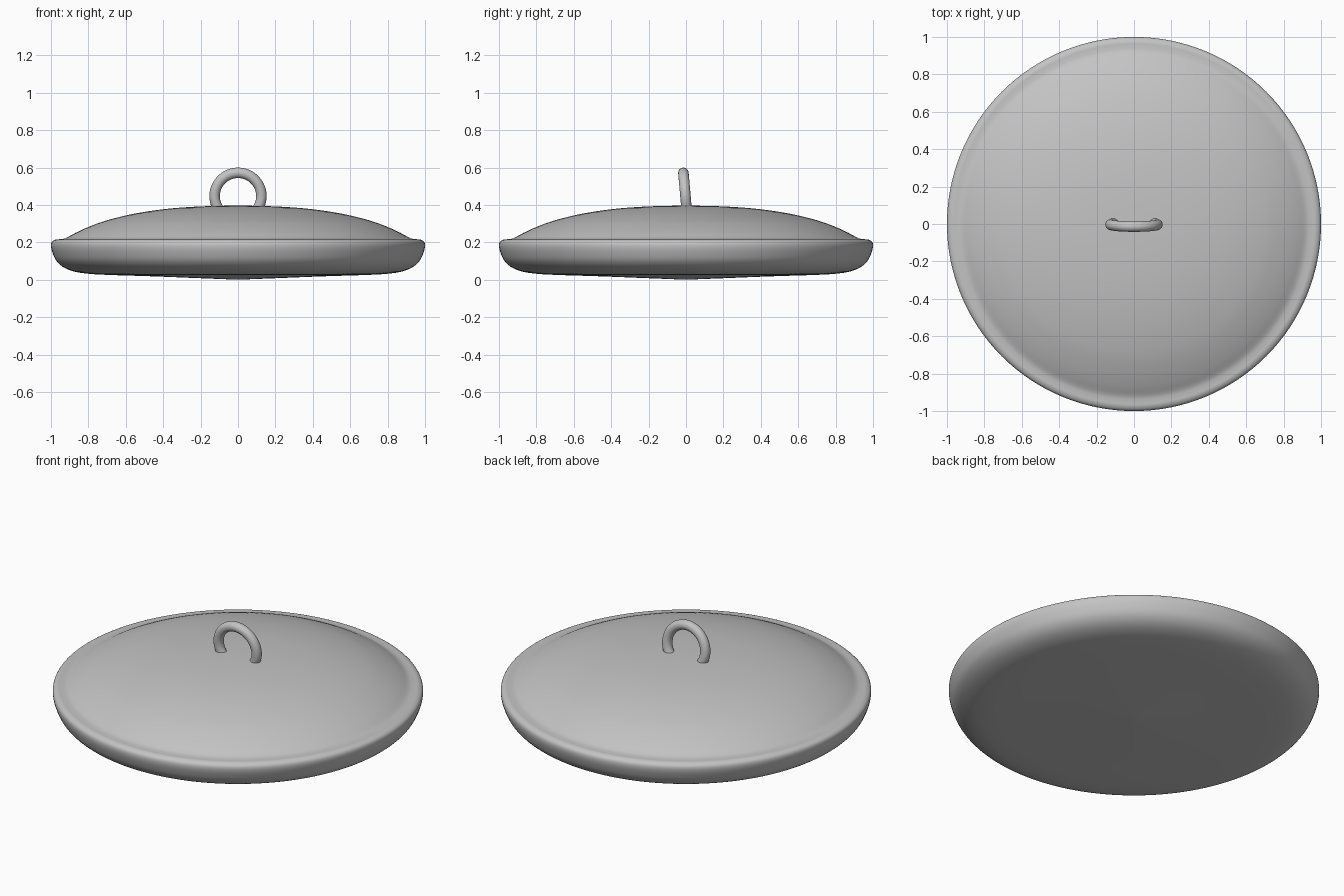
import bpy, bmesh, math
from mathutils import Vector, Matrix

if "Cube" in bpy.data.objects:
    bpy.data.objects.remove(bpy.data.objects["Cube"])

metal = bpy.data.materials.new("grey_metal")
metal.diffuse_color = (0.55, 0.55, 0.55, 1)
metal.use_nodes = True
metal.node_tree.nodes["Principled BSDF"].inputs["Base Color"].default_value = metal.diffuse_color


def finish(bm, name):
    bmesh.ops.recalc_face_normals(bm, faces=bm.faces)
    for f in bm.faces:
        f.smooth = True
    me = bpy.data.meshes.new(name)
    bm.to_mesh(me)
    bm.free()
    me.materials.append(metal)
    ob = bpy.data.objects.new(name, me)
    bpy.context.collection.objects.link(ob)
    return ob


def smooth_path(pts, steps=4):
    # Catmull-Rom curve through the profile points
    p = [Vector(q) for q in pts]
    p = [p[0]] + p + [p[-1]]
    out = []
    for i in range(1, len(p) - 2):
        a, b, c, d = p[i - 1:i + 3]
        for k in range(steps):
            t = k / steps
            out.append(0.5 * (2 * b + (c - a) * t + (2 * a - 5 * b + 4 * c - d) * t * t
                              + (3 * b - a - 3 * c + d) * t ** 3))
    return out + [p[-1]]


# Lid: turned profile (radius, height) from underside centre over the rim to the dome top
profile = [(0, 0.0), (0.2, 0.008), (0.45, 0.018), (0.7, 0.026), (0.81, 0.033), (0.88, 0.045),
           (0.935, 0.068), (0.972, 0.102), (0.992, 0.145), (1.0, 0.18), (0.995, 0.203),
           (0.975, 0.215), (0.95, 0.217), (0.92, 0.223), (0.87, 0.25), (0.8, 0.282),
           (0.7, 0.318), (0.55, 0.354), (0.38, 0.379), (0.2, 0.392), (0, 0.397)]
bm = bmesh.new()
verts = [bm.verts.new((max(q.x, 0), 0, q.y)) for q in smooth_path(profile)]
edges = [bm.edges.new(e) for e in zip(verts, verts[1:])]
bmesh.ops.spin(bm, geom=verts + edges, cent=(0, 0, 0), axis=(0, 0, 1),
               angle=math.tau, steps=128, use_duplicate=False)
bmesh.ops.remove_doubles(bm, verts=bm.verts, dist=1e-5)
finish(bm, "lid")

# Ring handle: round tube swept along an open arc, feet sunk into the dome
R, r, n, m = 0.125, 0.028, 48, 20
start, end = math.radians(-40), math.radians(220)
bm = bmesh.new()
rings = []
for i in range(n + 1):
    a = start + (end - start) * i / n
    ring = []
    for j in range(m):
        b = math.tau * j / m
        d = R + r * math.cos(b)
        ring.append(bm.verts.new((d * math.cos(a), r * math.sin(b), d * math.sin(a))))
    rings.append(ring)
for u, v in zip(rings, rings[1:]):
    for j in range(m):
        k = (j + 1) % m
        bm.faces.new((u[j], u[k], v[k], v[j]))
bm.faces.new(rings[0])
bm.faces.new(rings[-1])
# Lean the ring slightly towards the front
bm.transform(Matrix.Translation((0, -0.003, 0.447)) @ Matrix.Rotation(math.radians(5), 4, 'X'))
finish(bm, "ring_handle")
